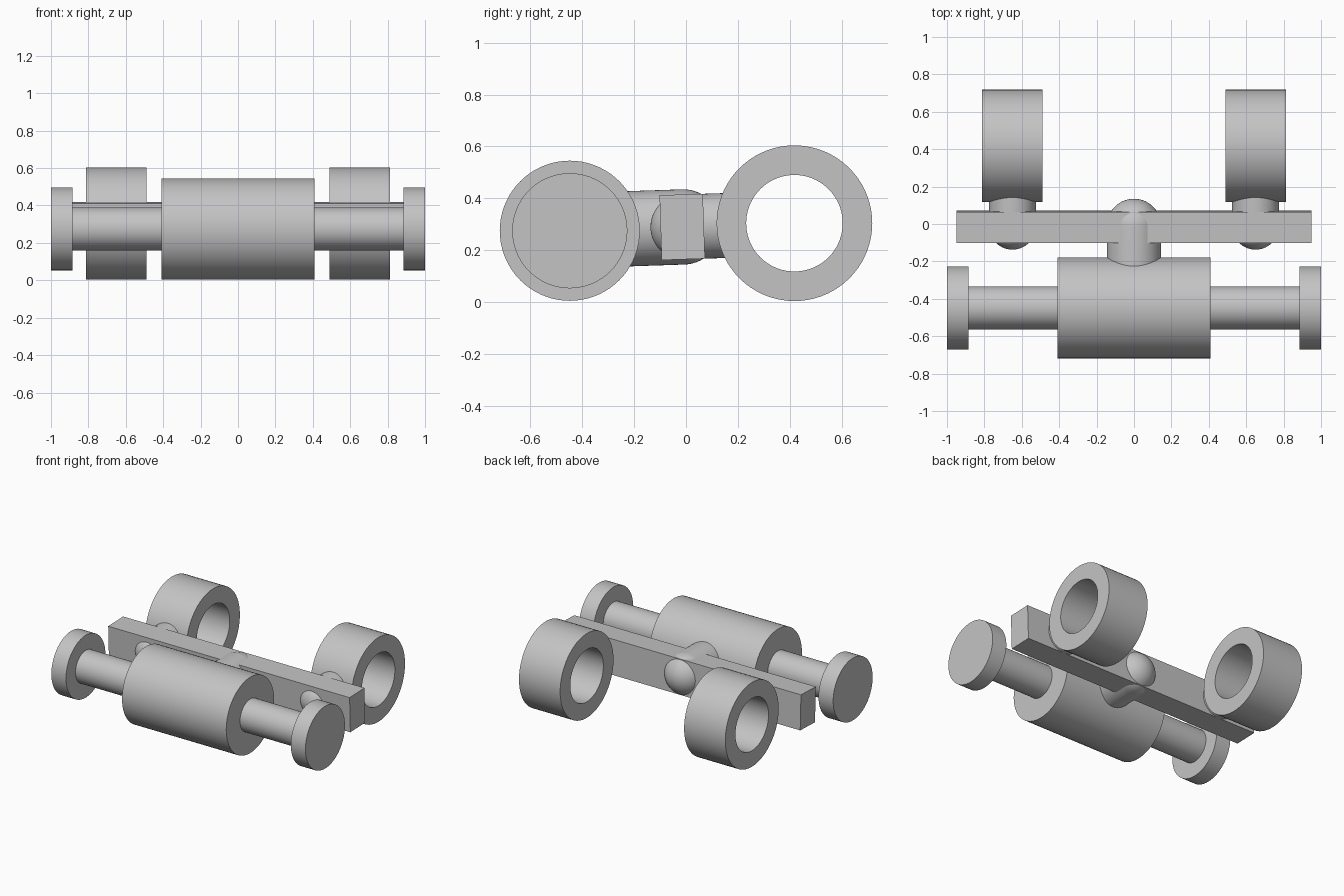
import bpy, bmesh, math
from mathutils import Matrix, Vector

default = bpy.data.objects.get("Cube")
if default:
    bpy.data.objects.remove(default, do_unlink=True)

# Single plain grey
grey = bpy.data.materials.new("plain_grey")
grey.use_nodes = True
colour = (0.55, 0.55, 0.55, 1)
grey.diffuse_color = colour
grey.node_tree.nodes["Principled BSDF"].inputs["Base Color"].default_value = colour

AXLE = Vector((0, -0.448, 0.275))     # front axle centre
RING_Y, RING_Z = 0.418, 0.304         # rear ring centre
TILT = math.atan2(RING_Z - AXLE.z, RING_Y - AXLE.y)
HUB_Y = -0.01                         # ball centres inside the bar
HUB_Z = AXLE.z + (HUB_Y - AXLE.y) * math.tan(TILT)


def finish(name, bm, matrix):
    bmesh.ops.recalc_face_normals(bm, faces=bm.faces)
    mesh = bpy.data.meshes.new(name)
    bm.to_mesh(mesh)
    bm.free()
    mesh.transform(matrix)
    mesh.materials.append(grey)
    ob = bpy.data.objects.new(name, mesh)
    bpy.context.collection.objects.link(ob)
    bpy.ops.object.select_all(action='DESELECT')
    ob.select_set(True)
    bpy.context.view_layer.objects.active = ob
    bpy.ops.object.shade_smooth_by_angle(angle=math.radians(35))
    return ob


def revolve(name, profile, direction, origin, closed=False, steps=72):
    """Turn a profile of (along axis, radius) points around a direction."""
    bm = bmesh.new()
    verts = [bm.verts.new((r, 0, a)) for a, r in profile]
    pairs = list(zip(verts, verts[1:]))
    if closed:
        pairs.append((verts[-1], verts[0]))
    edges = [bm.edges.new(p) for p in pairs]
    bmesh.ops.spin(bm, geom=verts + edges, cent=(0, 0, 0), axis=(0, 0, 1),
                   angle=math.tau, steps=steps, use_duplicate=False)
    bmesh.ops.remove_doubles(bm, verts=bm.verts, dist=1e-5)
    turn = Vector(direction).to_track_quat('Z', 'Y').to_matrix().to_4x4()
    return finish(name, bm, Matrix.Translation(origin) @ turn)


def ball_stud(name, radius, length, direction, origin):
    """Round shaft with a ball end behind the origin."""
    arc = [math.pi / 2 * i / 14 for i in range(15)]
    profile = [(-radius * math.cos(t), radius * math.sin(t)) for t in arc]
    revolve(name, profile + [(length, radius), (length, 0)], direction, origin)


# Front axle: stepped barrel, thin rods and end discs
half = [(0.41, 0.27), (0.41, 0.115), (0.885, 0.115), (0.885, 0.222), (1, 0.222), (1, 0)]
profile = [(-a, r) for a, r in reversed(half)] + half
revolve("front_axle", profile, (1, 0, 0), AXLE)

# Crossbar, slightly tilted along the line between the axles
bm = bmesh.new()
bmesh.ops.create_cube(bm, size=1)
bmesh.ops.scale(bm, vec=(1.9, 0.167, 0.25), verts=bm.verts)
finish("crossbar", bm, Matrix.Translation((0, -0.0145, HUB_Z))
       @ Matrix.Rotation(TILT, 4, 'X'))

# Centre stud joining the axle to the crossbar
along = Vector((0, math.cos(TILT), math.sin(TILT)))
ball_stud("centre_stud", 0.145, 0.34, -along, (0, HUB_Y, HUB_Z))

# Rear rings and their studs
for side, x in (("left", 0.65), ("right", -0.65)):
    ball_stud("rear_stud_" + side, 0.125, 0.2, along, (x, HUB_Y - 0.002, HUB_Z))
    w = 0.162
    revolve("rear_ring_" + side, [(-w, 0.3), (w, 0.3), (w, 0.186), (-w, 0.186)],
            (1, 0, 0), (x, RING_Y, RING_Z), closed=True)
